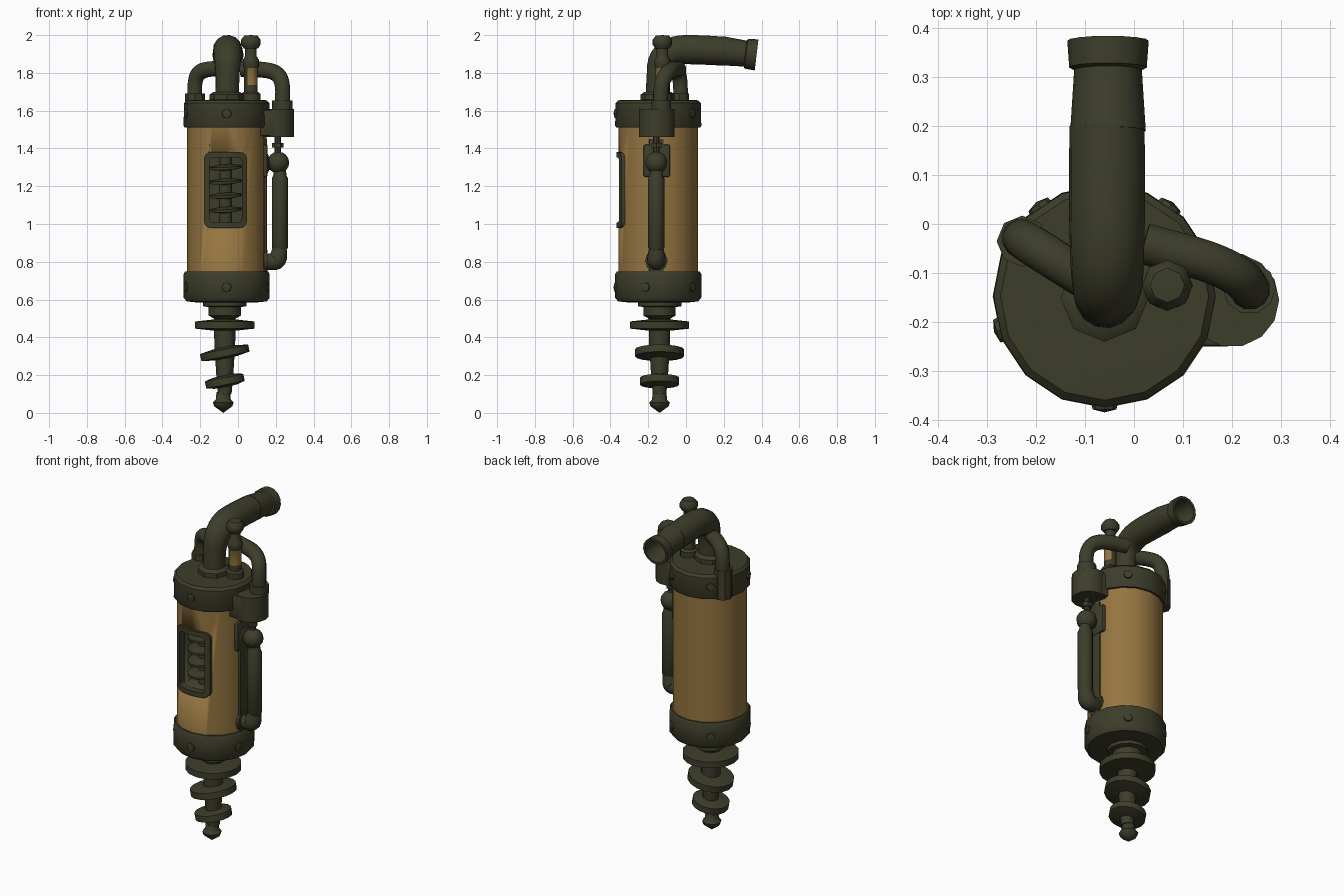
import bpy, bmesh, math
from mathutils import Vector

if "Cube" in bpy.data.objects:
    bpy.data.objects.remove(bpy.data.objects["Cube"])

def material(name, rgb):
    m = bpy.data.materials.new(name)
    m.diffuse_color = (*rgb, 1)
    m.use_nodes = True
    m.node_tree.nodes["Principled BSDF"].inputs["Base Color"].default_value = m.diffuse_color
    return m

DARK = material("dark olive metal", (0.047, 0.047, 0.024))
BROWN = material("ochre paint", (0.30, 0.178, 0.052))
CX, CY = -0.06, -0.147          # main axis of the machine

def finish(name, bm, mats=(DARK,), angle=40):
    bmesh.ops.remove_doubles(bm, verts=bm.verts, dist=1e-5)
    bmesh.ops.recalc_face_normals(bm, faces=bm.faces)
    me = bpy.data.meshes.new(name)
    bm.to_mesh(me)
    bm.free()
    for m in mats:
        me.materials.append(m)
    me.polygons.foreach_set("use_smooth", [True] * len(me.polygons))
    me.set_sharp_from_angle(angle=math.radians(angle))
    ob = bpy.data.objects.new(name, me)
    bpy.context.collection.objects.link(ob)
    return ob

def skin(bm, rings, cap=False):
    loops = [[bm.verts.new(p) for p in r] for r in rings]
    for a, b in zip(loops, loops[1:]):
        for i in range(len(a)):
            j = (i + 1) % len(a)
            bm.faces.new((a[i], a[j], b[j], b[i]))
    if cap:
        bm.faces.new(loops[0])
        bm.faces.new(loops[-1])

def lathe(name, prof, pos=(CX, CY, 0), n=16, axis=(0, 0, 1), mats=(DARK,), angle=40):
    """Revolve (radius, height) points about an axis through pos."""
    q = Vector(axis).to_track_quat('Z', 'Y') if tuple(axis) != (0, 0, 1) else Vector((0, 0, 1)).rotation_difference(Vector((0, 0, 1)))
    rings = []
    for r, h in prof:
        r = max(r, 1e-7)
        rings.append([Vector(pos) + q @ Vector((r * math.cos(2 * math.pi * i / n), r * math.sin(2 * math.pi * i / n), h))
                      for i in range(n)])
    bm = bmesh.new()
    skin(bm, rings)
    bmesh.ops.remove_doubles(bm, verts=bm.verts, dist=1e-5)
    bmesh.ops.dissolve_degenerate(bm, edges=bm.edges, dist=1e-6)
    return finish(name, bm, mats, angle)

def rod(name, r, z0, z1, pos, n=12, **k):
    return lathe(name, [(0, z0), (r, z0), (r, z1), (0, z1)], (pos[0], pos[1], 0), n, **k)

def ball(name, r, pos, n=12):
    return lathe(name, [(r * math.sin(math.pi * i / 8), -r * math.cos(math.pi * i / 8)) for i in range(9)], pos, n)

def tube(name, pts, n=12, steps=4):
    """Sweep a round section along a smooth path of (x, y, z, radius)."""
    P = [Vector(p) for p in pts]
    P = [2 * P[0] - P[1]] + P + [2 * P[-1] - P[-2]]
    path = []
    for i in range(1, len(P) - 2):
        a, b, c, d = P[i - 1:i + 3]
        for s in range(steps):
            t = s / steps
            path.append(0.5 * (2 * b + (c - a) * t + (2 * a - 5 * b + 4 * c - d) * t * t + (3 * b - a - 3 * c + d) * t ** 3))
    path.append(P[-2])
    C = [p.to_3d() for p in path]
    R = [pt[3] for pt in path]
    side, rings, prev = None, [], None
    for i, c in enumerate(C):
        T = (C[min(i + 1, len(C) - 1)] - C[max(i - 1, 0)]).normalized()
        side = T.orthogonal().normalized() if side is None else prev.rotation_difference(T) @ side
        prev = T
        up = T.cross(side)
        rings.append([c + R[i] * (side * math.cos(2 * math.pi * k / n) + up * math.sin(2 * math.pi * k / n)) for k in range(n)])
    bm = bmesh.new()
    skin(bm, rings, True)
    return finish(name, bm)

def box(name, lo, hi, bevel=0.0):
    bm = bmesh.new()
    bmesh.ops.create_cube(bm, size=1)
    for v in bm.verts:
        v.co = Vector([(lo[i] + hi[i]) / 2 + v.co[i] * (hi[i] - lo[i]) for i in range(3)])
    if bevel:
        bmesh.ops.bevel(bm, geom=bm.edges[:], offset=bevel, segments=2, affect='EDGES', profile=0.5)
    return finish(name, bm)

# main barrel with a window opening cut into the front
WX, WZ = -0.066, 1.18
body = lathe("barrel", [(0, 0.7), (0.21, 0.7), (0.21, 1.56), (0, 1.56)], n=16, mats=(BROWN, DARK))
cutter = box("window_cutter", (WX - 0.088, -0.5, WZ - 0.173), (WX + 0.088, -0.17, WZ + 0.173))
cutter.hide_render = True
mod = body.modifiers.new("window", 'BOOLEAN')
mod.operation, mod.object, mod.solver = 'DIFFERENCE', cutter, 'EXACT'
bpy.context.view_layer.objects.active = body
bpy.ops.object.modifier_apply(modifier=mod.name)
bpy.data.objects.remove(cutter)
for p in body.data.polygons:
    c = p.center
    inside = abs(c.x - WX) < 0.0885 and abs(c.z - WZ) < 0.1735 and math.hypot(c.x - CX, c.y - CY) < 0.2
    p.material_index = 1 if inside else 0

# curved window frame
def outline(hw, hh, rad):
    pts = []
    for k, (sx, sz) in enumerate(((1, 1), (-1, 1), (-1, -1), (1, -1))):
        for s in range(5):
            a = math.pi / 2 * (k + s / 4)
            pts.append((sx * (hw - rad) + rad * math.cos(a), sz * (hh - rad) + rad * math.sin(a)))
        if k % 2 == 0:
            pts += [(sx * (hw - rad) * t, sz * hh) for t in (0.5, 0, -0.5)]
    return pts

def on_barrel(pts, r):
    return [Vector((WX + x, CY - math.sqrt(r * r - (WX + x - CX) ** 2), WZ + z)) for x, z in pts]

outer, inner = outline(0.114, 0.2, 0.035), outline(0.086, 0.171, 0.02)
bm = bmesh.new()
skin(bm, [on_barrel(outer, 0.195), on_barrel(outer, 0.222), on_barrel(inner, 0.222), on_barrel(inner, 0.18)])
finish("window_frame", bm)

# cooling discs behind the window
rod("window_core", 0.035, 1.0, 1.36, (WX, -0.23))
for z in (1.30, 1.225, 1.15, 1.075):
    lathe("window_disc", [(0, -0.02), (0.085, -0.007), (0.085, 0.007), (0, 0.02)], (WX, -0.245, z), 16, axis=(-0.06, -0.08, 1))

# end caps
lathe("top_cap", [(0, 1.51), (0.222, 1.51), (0.228, 1.52), (0.226, 1.64), (0.212, 1.655), (0, 1.66)])
lathe("bottom_cap", [(0, 0.748), (0.22, 0.748), (0.228, 0.735), (0.228, 0.61), (0.212, 0.59), (0.16, 0.585), (0, 0.585)])

# five cap bolts around each cap
for z, skip in ((1.585, 1), (0.665, -1)):
    for k in range(5):
        if k == skip:
            continue
        a = math.radians(270 + 72 * k)
        d = Vector((math.cos(a), math.sin(a), 0))
        lathe("cap_bolt", [(0, 0), (0.027, 0), (0.024, 0.012), (0, 0.018)],
              Vector((CX, CY, z)) + d * 0.219, 8, axis=d)

# drill shaft, collars, tilted flights and tip
DX, DY = -0.07, -0.14
lathe("drill_shaft", [(0, 0.60), (0.115, 0.60), (0.115, 0.565), (0.085, 0.56), (0.085, 0.515), (0.058, 0.50),
                      (0.055, 0.36), (0.045, 0.2), (0.036, 0.1), (0, 0.1)], (DX, DY, 0), 12)
for z, r, t in ((0.465, 0.157, 0.0), (0.318, 0.13, -0.2), (0.168, 0.104, -0.2)):
    h = 0.021
    lathe("drill_flight", [(0, h * 1.5), (0.06, h * 1.4), (r, h * 0.9), (r, -h * 0.9), (0.06, -h * 1.4), (0, -h * 1.5)],
          (DX, DY, z), 16, axis=(t, 0.001, 1))
lathe("drill_tip", [(0, 0.115), (0.036, 0.11), (0.04, 0.07), (0.055, 0.055), (0.048, 0.035), (0, 0)], (DX - 0.008, DY, 0), 8)

# main exhaust pipe with flared open mouth
lathe("exhaust_collar", [(0, 1.64), (0.09, 1.64), (0.09, 1.685), (0.07, 1.70), (0, 1.70)], (CX, -0.15, 0), 8)
tube("exhaust_pipe", [(-0.058, -0.15, 1.64, 0.064), (-0.056, -0.145, 1.78, 0.064), (-0.055, -0.125, 1.87, 0.072),
                      (-0.055, -0.055, 1.918, 0.076), (-0.055, 0.06, 1.922, 0.078), (-0.055, 0.20, 1.915, 0.077)], 14)
lathe("exhaust_mouth", [(0, 0), (0.077, 0), (0.069, 0.125), (0.079, 0.13), (0.083, 0.185), (0.068, 0.185), (0.06, 0.02), (0, 0.02)],
      (-0.053, 0.19, 1.917), 16, axis=(0, 1, -0.12))

# left hose from the cap rim to the exhaust
tube("left_hose", [(-0.228, -0.03, 1.60, 0.04), (-0.228, -0.03, 1.74, 0.04), (-0.205, -0.045, 1.80, 0.042),
                   (-0.15, -0.08, 1.82, 0.042), (-0.07, -0.13, 1.82, 0.042)])
rod("left_hose_collar", 0.052, 1.51, 1.69, (-0.228, -0.035), 8)

# side housing on the right, with its hose back to the exhaust
SX, SY = 0.2, -0.155
rod("side_housing", 0.096, 1.46, 1.61, (SX, SY), 14)
box("side_housing_bridge", (0.08, -0.25, 1.465), (0.2, -0.065, 1.605), 0.01)
rod("side_hose_collar", 0.054, 1.60, 1.655, (0.235, -0.13), 10)
tube("side_hose", [(0.235, -0.135, 1.60, 0.041), (0.235, -0.13, 1.73, 0.041), (0.21, -0.105, 1.79, 0.042),
                   (0.145, -0.075, 1.815, 0.043), (0.02, -0.04, 1.82, 0.043)])

# lever post with knob; one side keeps its paint
post = lathe("lever_post", [(0, 1.64), (0.05, 1.64), (0.05, 1.69), (0.036, 1.70), (0.036, 1.735), (0.036, 1.825), (0.042, 1.835),
                            (0.042, 1.87), (0.03, 1.89), (0.03, 1.94), (0, 1.94)], (0.068, -0.125, 0), 12, mats=(DARK, BROWN))
for p in post.data.polygons:
    if 1.74 < p.center.z < 1.82 and p.normal.x - 0.6 * p.normal.y > 0:
        p.material_index = 1
lathe("lever_knob", [(0, 1.925), (0.038, 1.93), (0.052, 1.95), (0.052, 1.975), (0.035, 1.997), (0, 2.0)], (0.068, -0.125, 0), 8)

# side pipe with valve above and elbow below
PX, PY = 0.222, -0.157
lathe("side_pipe", [(0, 0.84), (0.036, 0.84), (0.036, 0.865), (0.043, 0.875), (0.043, 1.24), (0.036, 1.255), (0.03, 1.29), (0, 1.29)], (PX, PY, 0), 12)
rod("valve_rod", 0.018, 1.3, 1.48, (0.21, PY), 8)
rod("valve_nut", 0.03, 1.405, 1.43, (0.21, PY), 6)
ball("valve_body", 0.058, (0.213, PY, 1.325))
lathe("valve_arm", [(0, 0), (0.06, 0), (0.06, 0.03), (0.035, 0.04), (0.035, 0.09), (0, 0.09)], (0.125, PY, 1.32), 10, axis=(1, 0, 0))
tube("lower_elbow", [(0.10, PY, 0.805, 0.04), (0.17, PY, 0.80, 0.045), (0.208, PY, 0.812, 0.05), (PX, PY, 0.87, 0.04)])
lathe("lower_flange", [(0, 0), (0.06, 0), (0.06, 0.03), (0, 0.03)], (0.125, PY, 0.805), 10, axis=(1, 0, 0))

# dark backing plates on the barrel behind the side pipe
box("side_plate", (0.13, -0.195, 0.75), (0.153, -0.118, 1.45), 0.003)
box("valve_plate", (0.12, -0.225, 1.25), (0.157, -0.085, 1.42), 0.008)
